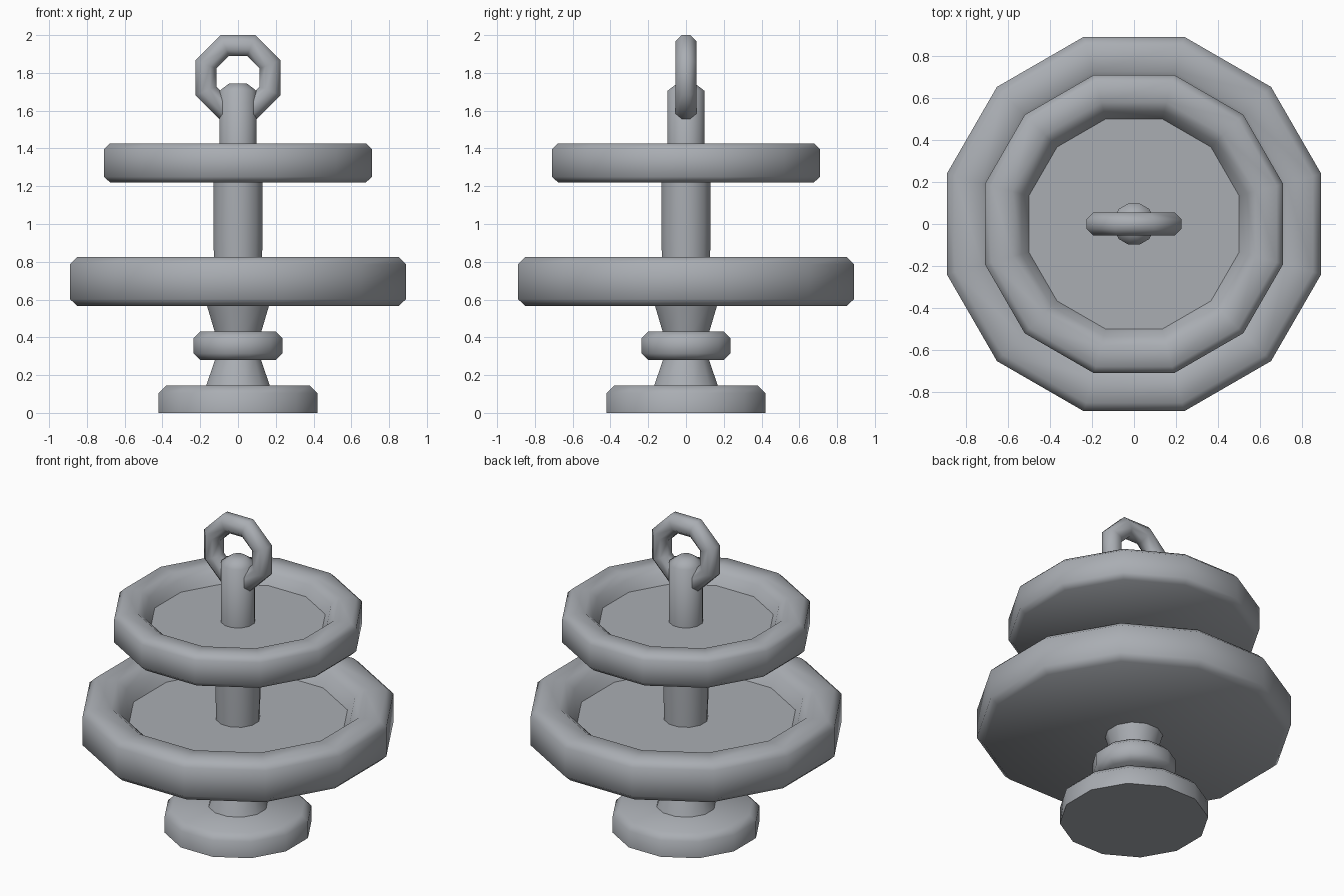
import bpy, bmesh, math

if "Cube" in bpy.data.objects:
    bpy.data.objects.remove(bpy.data.objects["Cube"])

steel = bpy.data.materials.new("steel grey")
steel.diffuse_color = (0.40, 0.42, 0.45, 1)
steel.use_nodes = True
steel.node_tree.nodes["Principled BSDF"].inputs["Base Color"].default_value = steel.diffuse_color


def lathe(name, profile, sides=12, axis="z", z0=0.0, closed=False, angle=54):
    """Spin (apothem, height) points into a faceted solid with flats on the axes."""
    k = 1 / math.cos(math.pi / sides)
    bm = bmesh.new()
    rings = []
    for r, h in profile:
        ring = []
        for i in range(sides):
            a = 2 * math.pi * (i + 0.5) / sides
            u, v = r * k * math.cos(a), r * k * math.sin(a)
            ring.append(bm.verts.new((u, v, h + z0) if axis == "z" else (u, h, v + z0)))
        rings.append(ring)
    pairs = list(zip(rings, rings[1:]))
    if closed:
        pairs.append((rings[-1], rings[0]))
    else:
        bm.faces.new(rings[0])
        bm.faces.new(rings[-1])
    for a, b in pairs:
        for i in range(sides):
            j = (i + 1) % sides
            bm.faces.new((a[i], a[j], b[j], b[i]))
    bmesh.ops.recalc_face_normals(bm, faces=bm.faces)
    me = bpy.data.meshes.new(name)
    bm.to_mesh(me)
    bm.free()
    ob = bpy.data.objects.new(name, me)
    bpy.context.collection.objects.link(ob)
    me.materials.append(steel)
    bpy.ops.object.select_all(action="DESELECT")
    ob.select_set(True)
    bpy.context.view_layer.objects.active = ob
    bpy.ops.object.shade_smooth_by_angle(angle=math.radians(angle))
    return ob


def tray(name, z, s):
    """Dished tray with a thick rounded rim; s scales the large tray."""
    pts = [(0.85, 0), (0.89, 0.038), (0.89, 0.222), (0.85, 0.26),
           (0.725, 0.26), (0.67, 0.215), (0.627, 0.138)]
    lathe(name, [(r * s, h * s) for r, h in pts], z0=z)


# foot and stem
lathe("foot", [(0.42, 0), (0.42, 0.105), (0.38, 0.145)])
lathe("lower_stem", [(0.17, 0.14), (0.12, 0.285)])
lathe("stem_collar", [(0.20, 0.28), (0.235, 0.315), (0.235, 0.395), (0.20, 0.43)])
lathe("upper_stem", [(0.122, 0.425), (0.165, 0.57)])

# two trays
tray("lower_tray", 0.565, 1.0)
tray("upper_tray", 1.22, 0.797)

# posts
lathe("middle_post", [(0.125, 0.69), (0.13, 0.94), (0.13, 1.23)])
lathe("top_post", [(0.098, 1.32), (0.098, 1.705), (0.045, 1.745)])

# carrying ring: octagonal section swept round eight sides
section = [(0.17 + 0.0595 * math.cos(a), 0.0595 * math.sin(a))
           for a in (math.pi * (i + 0.5) / 4 for i in range(8))]
lathe("carry_ring", section, sides=8, axis="y", z0=1.775, closed=True, angle=46)
